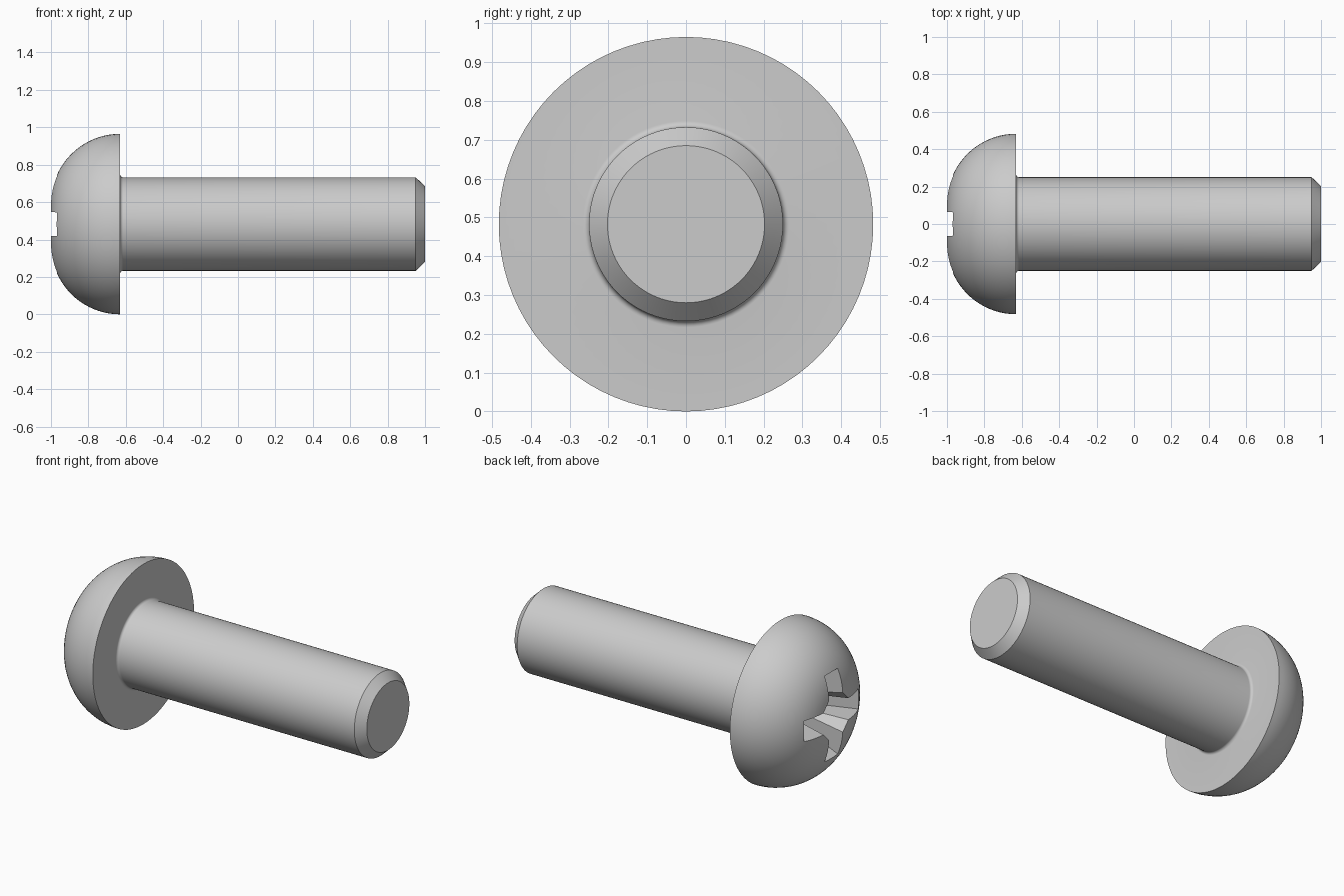
import bpy, bmesh, math
from mathutils import Vector, Matrix

if "Cube" in bpy.data.objects:
    bpy.data.objects.remove(bpy.data.objects["Cube"], do_unlink=True)

AXIS_Z = 0.4825          # height of the screw axis
HEAD_R = 0.4825
SHANK_R = 0.25
UNDER_X = -0.63          # underside of the head
DOME_R = 0.37            # rounding of the head
FILLET = 0.016

steel = bpy.data.materials.new("grey steel")
steel.use_nodes = True
colour = (0.6, 0.6, 0.6, 1)
steel.diffuse_color = colour
steel.node_tree.nodes["Principled BSDF"].inputs["Base Color"].default_value = colour


def make_object(name, bm):
    bmesh.ops.recalc_face_normals(bm, faces=bm.faces)
    mesh = bpy.data.meshes.new(name)
    bm.to_mesh(mesh)
    bm.free()
    mesh.materials.append(steel)
    obj = bpy.data.objects.new(name, mesh)
    obj.location.z = AXIS_Z
    bpy.context.collection.objects.link(obj)
    return obj


def arc(cx, cr, radius, start, end, steps):
    """Points (x, r) on an arc, angles in degrees."""
    angles = [math.radians(start + (end - start) * i / steps) for i in range(steps + 1)]
    return [(cx + radius * math.cos(a), cr + radius * math.sin(a)) for a in angles]


# Screw body: one profile turned about the x axis
profile = [(-1, 0)]
profile += arc(UNDER_X, HEAD_R - DOME_R, DOME_R, 180, 90, 20)
profile += arc(UNDER_X + FILLET, SHANK_R + FILLET, FILLET, 180, 270, 6)
profile += [(0.95, SHANK_R), (1, 0.2025), (1, 0)]

bm = bmesh.new()
verts = [bm.verts.new((x, 0, r)) for x, r in profile]
edges = [bm.edges.new(pair) for pair in zip(verts, verts[1:])]
bmesh.ops.spin(bm, geom=verts + edges, cent=(0, 0, 0), axis=(1, 0, 0),
               angle=math.tau, steps=80, use_merge=False)
bmesh.ops.remove_doubles(bm, verts=bm.verts, dist=1e-5)
screw = make_object("screw_body", bm)


# Cross recess cutter: tapered four-winged section with a pointed floor
def cross_ring(bm, x, reach, half_width, core):
    inner = core * math.sqrt(2) - half_width
    quarter = [(reach, -half_width), (reach, half_width),
               (inner, half_width), (half_width, inner)]
    ring = []
    for turn in range(4):
        rot = Matrix.Rotation(turn * math.pi / 2, 3, 'X')
        ring += [bm.verts.new(rot @ Vector((x, y, z))) for y, z in quarter]
    return ring


bm = bmesh.new()
outer = cross_ring(bm, -1.05, 0.30, 0.0685, 0.14)
floor = cross_ring(bm, -0.72, 0.135, 0.045, 0.075)
tip = bm.verts.new((-0.67, 0, 0))
bm.faces.new(outer)
for i in range(len(outer)):
    j = (i + 1) % len(outer)
    bm.faces.new((outer[i], outer[j], floor[j], floor[i]))
    bm.faces.new((floor[i], floor[j], tip))
cutter = make_object("recess_cutter", bm)
cutter.hide_render = True

# Cut the recess, then smooth while keeping hard edges
bpy.ops.object.select_all(action='DESELECT')
screw.select_set(True)
bpy.context.view_layer.objects.active = screw
cut = screw.modifiers.new("cross_recess", 'BOOLEAN')
cut.operation = 'DIFFERENCE'
cut.solver = 'EXACT'
cut.object = cutter
bpy.ops.object.modifier_apply(modifier=cut.name)
bpy.data.objects.remove(cutter, do_unlink=True)
bpy.ops.object.shade_smooth_by_angle(angle=math.radians(25))
